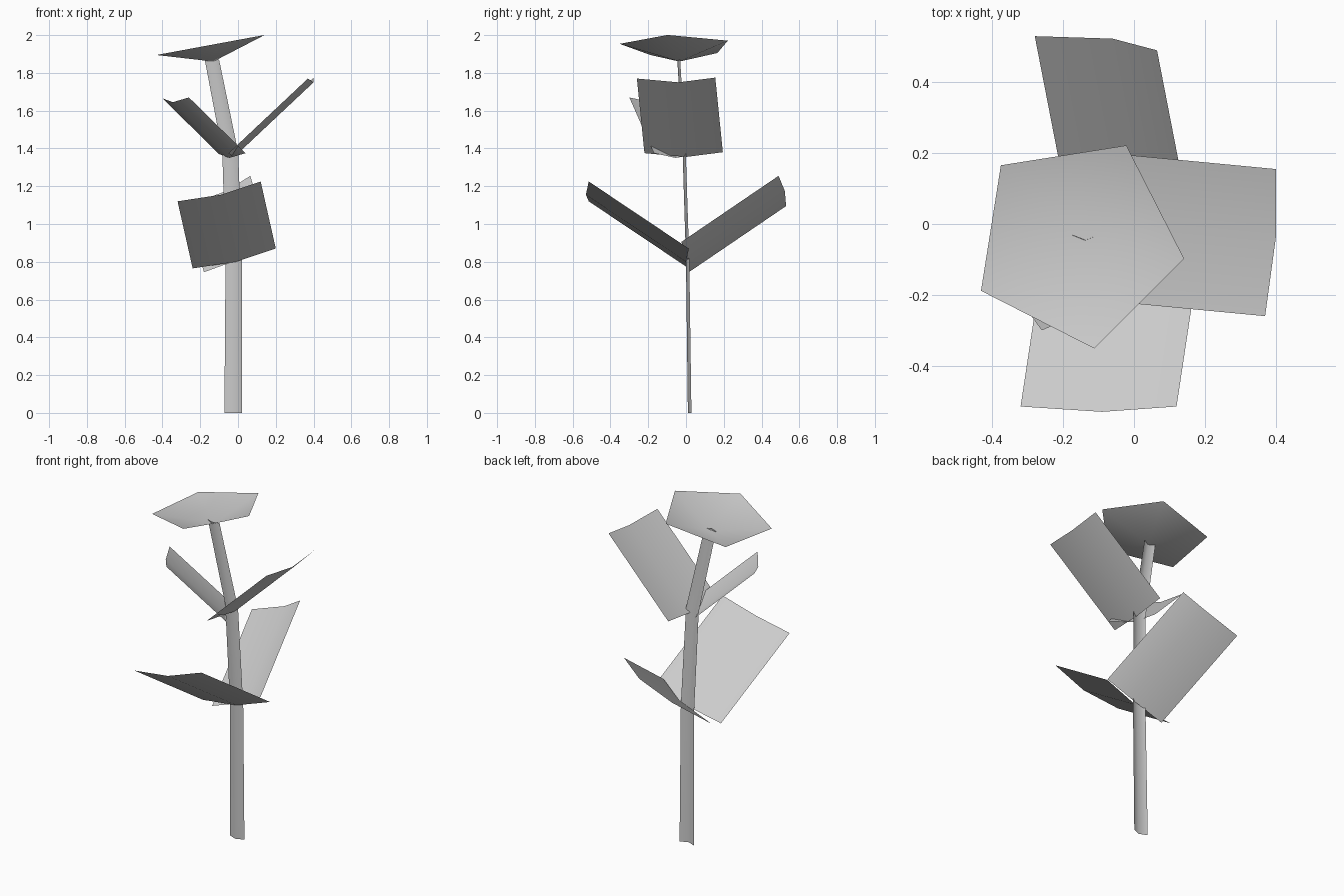
import bpy, math
from mathutils import Vector

cube = bpy.data.objects.get("Cube")
if cube:
    bpy.data.objects.remove(cube, do_unlink=True)

grey = bpy.data.materials.new("plain grey")
grey.use_nodes = True
COLOUR = (0.6, 0.6, 0.6, 1)
grey.diffuse_color = COLOUR
grey.node_tree.nodes["Principled BSDF"].inputs["Base Color"].default_value = COLOUR


def sheet(name, verts, faces):
    """Make one smooth, single-sided sheet."""
    mesh = bpy.data.meshes.new(name)
    mesh.from_pydata(verts, [], faces)
    mesh.materials.append(grey)
    for face in mesh.polygons:
        face.use_smooth = True
    obj = bpy.data.objects.new(name, mesh)
    bpy.context.collection.objects.link(obj)
    return obj


def strip(name, rows):
    """Bridge equal rows of points with quads."""
    n = len(rows[0])
    faces = [(r * n + c, r * n + c + 1, (r + 1) * n + c + 1, (r + 1) * n + c)
             for r in range(len(rows) - 1) for c in range(n - 1)]
    return sheet(name, [p for row in rows for p in row], faces)


def leaf(name, tip, run):
    """Creased leaf: the tip edge swept down to the stem."""
    root = [Vector(p) + Vector(run) for p in tip]
    return strip(name, [root, tip])


# Stem: bent ribbon with a shallow crease towards the front
path = [(-0.025, 0.01, 0, 0.047), (-0.022, 0.0, 0.8, 0.044),
        (-0.041, -0.018, 1.38, 0.042), (-0.138, -0.046, 1.87, 0.038)]
strip("stem", [[(x - w, y + 0.4 * w, z), (x, y, z), (x + w, y + 0.4 * w, z)]
               for x, y, z, w in path])

# Lower pair of leaves
leaf("lower_front_leaf",
     [(-0.32, -0.515, 1.12), (-0.09, -0.53, 1.155), (0.12, -0.515, 1.225)],
     (0.08, 0.53, -0.355))
leaf("lower_back_leaf",
     [(0.065, 0.49, 1.255), (-0.06, 0.523, 1.175), (-0.28, 0.53, 1.095)],
     (0.10, -0.515, -0.35))

# Upper pair of leaves
leaf("upper_left_leaf",
     [(0.37, -0.26, 1.77), (0.40, -0.04, 1.75), (0.40, 0.155, 1.775)],
     (-0.42, 0.04, -0.395))
leaf("upper_right_leaf",
     [(-0.40, -0.07, 1.665), (-0.345, -0.185, 1.645), (-0.26, -0.30, 1.67)],
     (0.30, 0.13, -0.295))

# Flower: tilted five-sided shallow cup
centre, radius = Vector((-0.16, -0.05)), 0.305
rim = []
for i in range(5):
    a = math.radians(-9 + 72 * i)
    x = centre.x + radius * math.cos(a)
    y = centre.y + radius * math.sin(a)
    rim.append((x, y, 1.945 + 0.185 * (x - centre.x)))
sheet("flower", [(-0.13, -0.035, 1.86)] + rim,
      [(0, i + 1, (i + 1) % 5 + 1) for i in range(5)])
